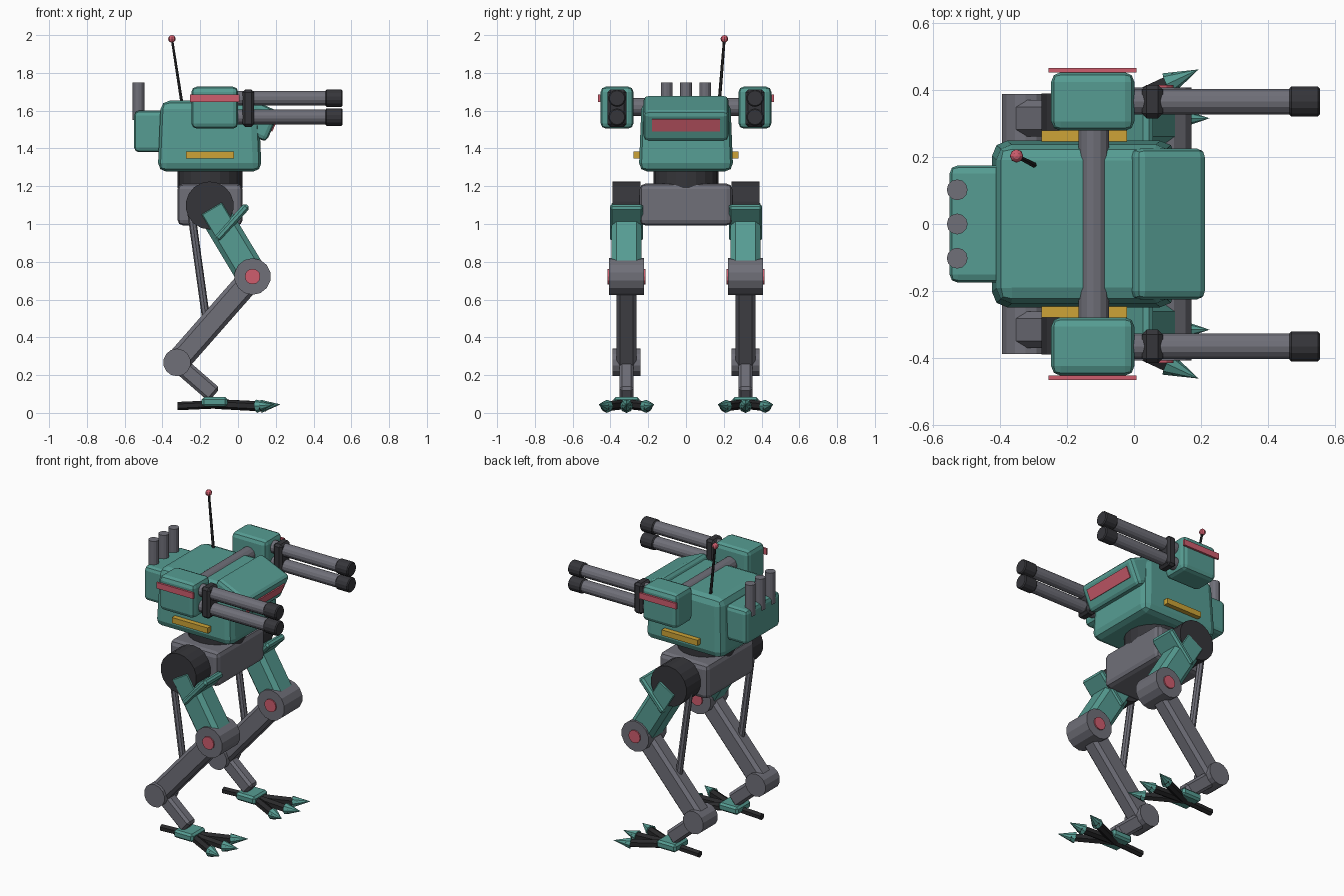
import bpy, bmesh, math
from mathutils import Vector, Matrix

if "Cube" in bpy.data.objects:
    bpy.data.objects.remove(bpy.data.objects["Cube"])


def material(name, rgb):
    m = bpy.data.materials.new(name)
    m.diffuse_color = (*rgb, 1)
    m.use_nodes = True
    m.node_tree.nodes["Principled BSDF"].inputs["Base Color"].default_value = m.diffuse_color
    return m


TEAL = material("teal armour", (0.093, 0.335, 0.29))
GREY = material("grey metal", (0.16, 0.16, 0.19))
DARK = material("dark metal", (0.036, 0.036, 0.042))
BLACK = material("black rubber", (0.022, 0.022, 0.024))
RED = material("red trim", (0.62, 0.11, 0.155))
YELLOW = material("yellow stripe", (0.61, 0.37, 0.038))


def finish(name, bm, mat, matrix):
    bmesh.ops.recalc_face_normals(bm, faces=bm.faces)
    mesh = bpy.data.meshes.new(name)
    bm.to_mesh(mesh)
    bm.free()
    mesh.materials.append(mat)
    ob = bpy.data.objects.new(name, mesh)
    ob.matrix_world = matrix
    bpy.context.collection.objects.link(ob)
    return ob


def box(name, center, size, mat, bevel=0.0, pitch=0.0, taper=1.0, segments=1):
    """Bevelled box, tilted about y, its top optionally narrowed."""
    bm = bmesh.new()
    bmesh.ops.create_cube(bm, size=1)
    for v in bm.verts:
        k = taper if v.co.z > 0 else 1
        v.co = Vector((v.co.x * size[0] * k, v.co.y * size[1] * k, v.co.z * size[2]))
    if bevel:
        bmesh.ops.bevel(bm, geom=bm.edges[:], offset=bevel, segments=segments,
                        profile=0.5, affect='EDGES')
    return finish(name, bm, mat, Matrix.Translation(center) @ Matrix.Rotation(pitch, 4, 'Y'))


def limb(name, a, b, depth, width, mat, bevel):
    """Bevelled bar between two points that share the same y."""
    a, b = Vector(a), Vector(b)
    d = b - a
    return box(name, (a + b) / 2, (depth, width, d.length), mat, bevel, math.atan2(d.x, d.z))


def rod(name, a, b, r1, mat, r2=None, sides=12, bevel=0.0):
    """Cylinder or cone from a to b."""
    a, b = Vector(a), Vector(b)
    d = b - a
    bm = bmesh.new()
    bmesh.ops.create_cone(bm, cap_ends=True, segments=sides, radius1=r1,
                          radius2=r1 if r2 is None else r2, depth=d.length)
    if bevel:
        rim = [e for e in bm.edges if any(len(f.verts) > 4 for f in e.link_faces)]
        bmesh.ops.bevel(bm, geom=rim, offset=bevel, segments=1, affect='EDGES')
    rot = d.to_track_quat('Z', 'Y').to_matrix().to_4x4()
    return finish(name, bm, mat, Matrix.Translation((a + b) / 2) @ rot)


# Body
box("torso", (-0.15, 0, 1.465), (0.55, 0.5, 0.375), TEAL, 0.045, taper=0.94, segments=2)
box("cockpit", (0.08, 0, 1.56), (0.23, 0.45, 0.175), TEAL, 0.025, math.radians(24), segments=2)
tilt = Matrix.Rotation(math.radians(24), 3, 'Y')
box("visor", Vector((0.08, 0, 1.56)) + tilt @ Vector((0.117, 0, 0.012)),
    (0.009, 0.36, 0.07), RED, pitch=math.radians(24))
box("backpack", (-0.46, 0, 1.49), (0.18, 0.35, 0.22), TEAL, 0.025, segments=2)
for i, y in enumerate((-0.102, 0, 0.102)):
    rod(f"exhaust_{i + 1}", (-0.527, y, 1.55), (-0.527, y, 1.75), 0.031, GREY)

# Antenna
rod("antenna", (-0.294, 0.174, 1.62), (-0.35, 0.203, 1.98), 0.009, BLACK, 0.007, sides=6)
bm = bmesh.new()
bmesh.ops.create_uvsphere(bm, u_segments=8, v_segments=6, radius=0.02)
finish("antenna_tip", bm, RED, Matrix.Translation((-0.35, 0.203, 1.98)))

# Waist, pelvis and gun axle
rod("waist_ring", (-0.148, 0, 1.19), (-0.148, 0, 1.30), 0.172, DARK, sides=20)
box("pelvis", (-0.148, 0, 1.103), (0.345, 0.49, 0.222), GREY, 0.03, segments=2)
rod("gun_axle", (-0.12, -0.32, 1.619), (-0.12, 0.32, 1.619), 0.047, GREY, sides=14)

for s, side in ((-1, "right"), (1, "left")):
    # Guns
    g = 0.365 * s
    box(f"{side}_gun_pod", (-0.123, g, 1.616), (0.248, 0.174, 0.222), TEAL, 0.028, segments=2)
    box(f"{side}_pod_stripe", (-0.124, 0.4585 * s, 1.666), (0.262, 0.013, 0.038), RED)
    box(f"{side}_gun_collar", (0.055, g, 1.613), (0.062, 0.1, 0.197), DARK, 0.014)
    for z, tag in ((1.666, "upper"), (1.566, "lower")):
        rod(f"{side}_{tag}_barrel", (-0.03, g, z), (0.54, g, z), 0.039, GREY, sides=14)
        rod(f"{side}_{tag}_muzzle", (0.463, g, z), (0.554, g, z), 0.046, DARK, sides=14, bevel=0.006)
    box(f"{side}_side_stripe", (-0.148, 0.258 * s, 1.365), (0.255, 0.04, 0.036), YELLOW)

    # Leg
    y = 0.315 * s
    hip, knee, ankle = (-0.15, y, 1.098), (0.077, y, 0.722), (-0.323, y, 0.267)

    def pivot(name, p, r, half, mat, sides=16, bevel=0.0):
        rod(f"{side}_{name}", (p[0], y - half, p[2]), (p[0], y + half, p[2]), r, mat,
            sides=sides, bevel=bevel)

    pivot("hip", hip, 0.127, 0.074, DARK, 18)
    limb(f"{side}_thigh", (-0.15, y, 1.1), knee, 0.165, 0.158, TEAL, 0.025)
    box(f"{side}_thigh_guard", (-0.032, y, 1.008), (0.245, 0.176, 0.04), TEAL, 0.012,
        math.radians(-48))
    pivot("knee", knee, 0.097, 0.092, GREY, 14)
    pivot("knee_cap", knee, 0.041, 0.1, RED, 12)
    limb(f"{side}_shin", knee, ankle, 0.13, 0.108, GREY, 0.02)
    pivot("ankle", ankle, 0.073, 0.073, GREY, 14)
    rod(f"{side}_piston", (-0.25, y, 1.08), (-0.165, y, 0.47), 0.021, GREY, sides=8)
    limb(f"{side}_foot_link", ankle, (-0.125, y, 0.095), 0.092, 0.076, GREY, 0.015)

    # Foot with three clawed front toes and a heel
    box(f"{side}_foot", (-0.124, y, 0.058), (0.137, 0.14, 0.05), TEAL, 0.012)
    rod(f"{side}_heel", (-0.12, y, 0.045), (-0.32, y, 0.036), 0.022, BLACK, sides=6)
    for a, tag in ((-25, "inner" if s > 0 else "outer"), (0, "middle"),
                   (25, "outer" if s > 0 else "inner")):
        d = Vector((math.cos(math.radians(a)), math.sin(math.radians(a)), 0))
        root = Vector((-0.12, y, 0))
        up = Vector((0, 0, 1))
        rod(f"{side}_{tag}_toe", root + up * 0.047, root + d * 0.27 + up * 0.034, 0.026, BLACK, sides=6)
        rod(f"{side}_{tag}_claw", root + d * 0.242 + up * 0.035, root + d * 0.345 + up * 0.045,
            0.035, TEAL, 0.0, sides=8)
